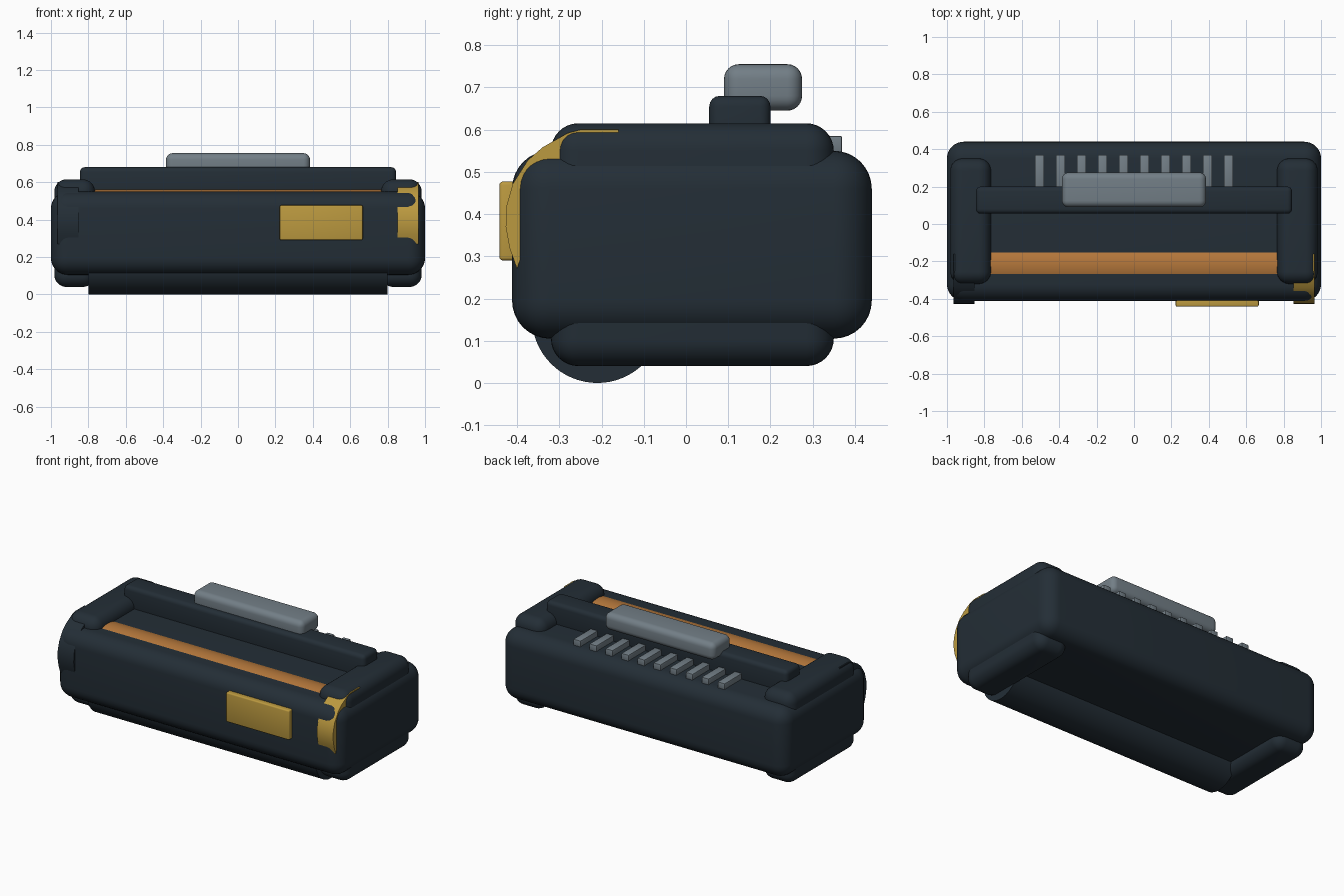
import bpy, bmesh, math
from mathutils import Matrix

cube = bpy.data.objects.get("Cube")
if cube:
    bpy.data.objects.remove(cube, do_unlink=True)


def material(name, rgb):
    m = bpy.data.materials.new(name)
    m.use_nodes = True
    m.diffuse_color = (*rgb, 1)
    m.node_tree.nodes["Principled BSDF"].inputs["Base Color"].default_value = (*rgb, 1)
    return m


DARK = material("dark slate", (0.017, 0.027, 0.037))
GOLD = material("gold", (0.50, 0.32, 0.05))
COPPER = material("copper", (0.47, 0.19, 0.045))
GREY = material("steel grey", (0.17, 0.21, 0.24))


def finish(name, bm, mat, bevel=0, segments=6):
    bmesh.ops.recalc_face_normals(bm, faces=bm.faces)
    mesh = bpy.data.meshes.new(name)
    bm.to_mesh(mesh)
    bm.free()
    mesh.materials.append(mat)
    obj = bpy.data.objects.new(name, mesh)
    bpy.context.collection.objects.link(obj)
    if bevel:
        mod = obj.modifiers.new("rounding", "BEVEL")
        mod.width, mod.segments = bevel, segments
    bpy.ops.object.select_all(action="DESELECT")
    obj.select_set(True)
    bpy.context.view_layer.objects.active = obj
    if bevel:
        bpy.ops.object.modifier_apply(modifier="rounding")
    bpy.ops.object.shade_smooth_by_angle(angle=math.radians(35))
    return obj


def box(name, x, y, z, mat, bevel=0, segments=6):
    bm = bmesh.new()
    bmesh.ops.create_cube(bm, size=1)
    for v in bm.verts:
        for i, (low, high) in enumerate((x, y, z)):
            v.co[i] = high if v.co[i] > 0 else low
    return finish(name, bm, mat, bevel, segments)


def roller(name, half, y, z, radius, mat):
    bm = bmesh.new()
    bmesh.ops.create_cone(bm, cap_ends=True, segments=64, radius1=radius,
                          radius2=radius, depth=2 * half,
                          matrix=Matrix.Translation((0, y, z)) @ Matrix.Rotation(math.pi / 2, 4, "Y"))
    return finish(name, bm, mat)


def strap(name, x0, x1, mat):
    # Curved band bulging over the front edge, closed inside the body
    outline = [(-0.40, 0.27), (-0.418, 0.32), (-0.427, 0.37), (-0.425, 0.42),
               (-0.41, 0.472), (-0.375, 0.527), (-0.34, 0.558), (-0.28, 0.592),
               (-0.25, 0.60), (-0.16, 0.60), (-0.16, 0.53), (-0.30, 0.50), (-0.36, 0.40)]
    bm = bmesh.new()
    face = bm.faces.new([bm.verts.new((x0, y, z)) for y, z in outline])
    side = bmesh.ops.extrude_face_region(bm, geom=[face])
    for v in side["geom"]:
        if isinstance(v, bmesh.types.BMVert):
            v.co.x = x1
    return finish(name, bm, mat)


# Main case
box("body", (-1, 1), (-0.412, 0.44), (0.105, 0.55), DARK, 0.09, 8)

# End pieces and straps
for side, s, mat in (("left", 1, GOLD), ("right", -1, DARK)):
    box(side + "_bumper", sorted((s * 0.765, s * 0.982)), (-0.32, 0.35),
        (0.04, 0.615), DARK, 0.065, 8)
    strap(side + "_strap", *sorted((s * 0.852, s * 0.965)), mat)

# Rollers
roller("top_roller", 0.80, -0.21, 0.383, 0.177, COPPER)
roller("bottom_roller", 0.80, -0.21, 0.155, 0.155, DARK)

# Top bar and grip
box("top_bar", (-0.845, 0.845), (0.055, 0.2), (0.52, 0.68), DARK, 0.025, 4)
box("grip", (-0.385, 0.385), (0.09, 0.275), (0.645, 0.755), GREY, 0.035, 6)

# Front plate
box("front_plate", (0.223, 0.667), (-0.442, -0.40), (0.29, 0.477), GOLD, 0.008, 3)

# Vent slats
for i in range(10):
    x = -0.505 + i * 1.01 / 9
    box(f"vent_slat_{i + 1}", (x - 0.025, x + 0.025), (0.19, 0.37), (0.54, 0.585), GREY, 0.004, 2)
